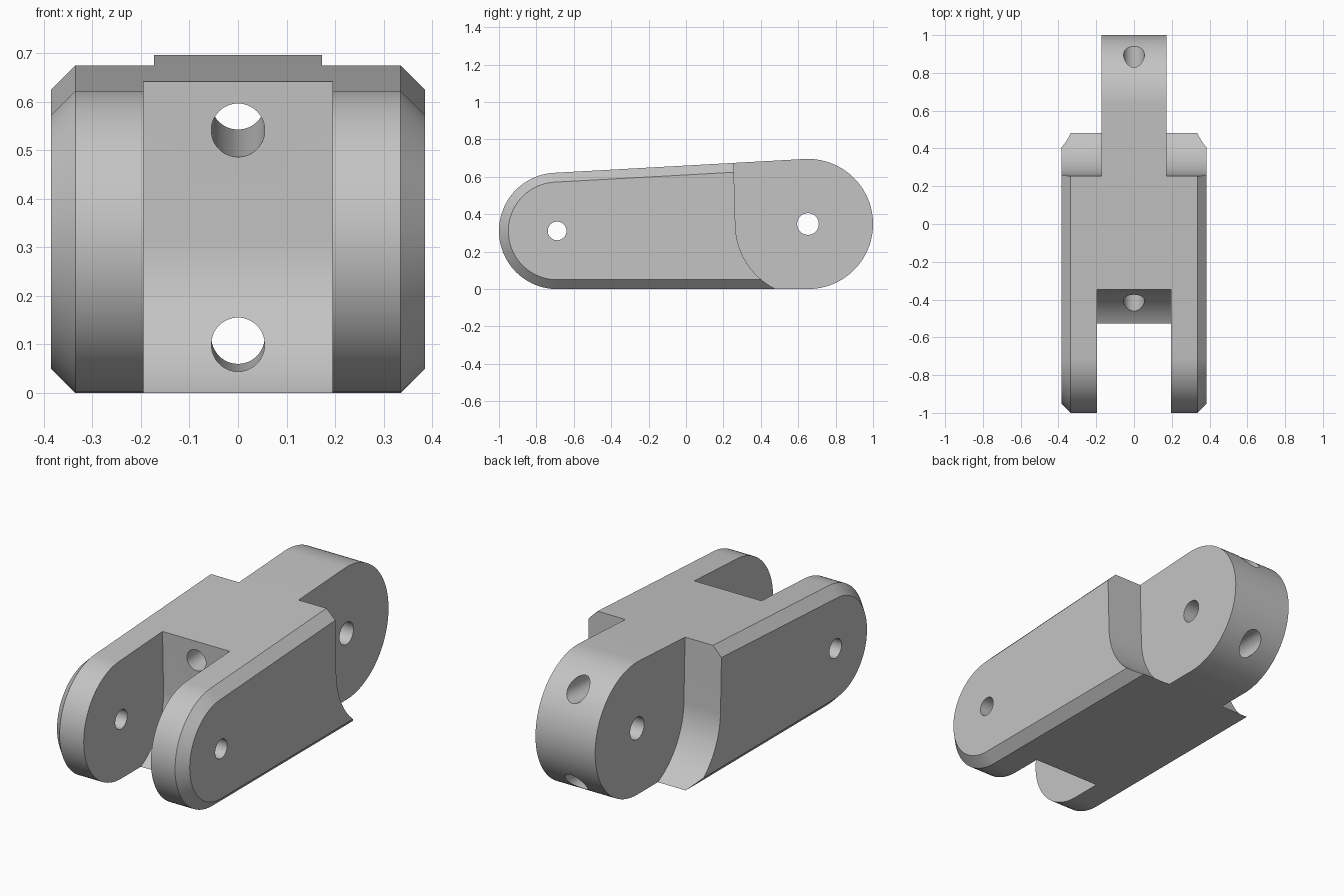
import bpy, bmesh
from math import sin, cos, pi, atan2, radians
from mathutils import Vector

if "Cube" in bpy.data.objects:
    bpy.data.objects.remove(bpy.data.objects["Cube"])

# Main dimensions: two pivots, both rounded ends rest on the ground
R_FRONT, R_BACK = 0.311, 0.348
FRONT = Vector((-1 + R_FRONT, R_FRONT))
BACK = Vector((1 - R_BACK, R_BACK))
TILT = atan2(BACK.y - FRONT.y, BACK.x - FRONT.x)
HALF_WIDTH, CHAMFER = 0.385, 0.05
TONGUE, FORK = 0.173, 0.195
CLEARANCE = 0.04

grey = bpy.data.materials.new("light grey")
grey.use_nodes = True
COLOUR = (0.55, 0.55, 0.55, 1)
grey.diffuse_color = COLOUR
grey.node_tree.nodes["Principled BSDF"].inputs["Base Color"].default_value = COLOUR


def arc(centre, radius, start, end, steps=48):
    """Points of an arc in the side plane (y, z)."""
    angles = [start + (end - start) * i / steps for i in range(steps + 1)]
    return [(centre.x + radius * cos(a), centre.y + radius * sin(a)) for a in angles]


def loft(name, sections):
    """Solid through side profiles, given as (x, points)."""
    bm = bmesh.new()
    rings = [[bm.verts.new((x, y, z)) for y, z in pts] for x, pts in sections]
    n = len(rings[0])
    for a, b in zip(rings, rings[1:]):
        for i in range(n):
            j = (i + 1) % n
            bm.faces.new((a[i], a[j], b[j], b[i]))
    bm.faces.new(rings[0])
    bm.faces.new(rings[-1])
    bmesh.ops.recalc_face_normals(bm, faces=bm.faces)
    mesh = bpy.data.meshes.new(name)
    bm.to_mesh(mesh)
    bm.free()
    mesh.materials.append(grey)
    obj = bpy.data.objects.new(name, mesh)
    bpy.context.collection.objects.link(obj)
    return obj


def bore(name, start, end, radius):
    """Round cutter between two points."""
    start, end = Vector(start), Vector(end)
    bpy.ops.mesh.primitive_cylinder_add(vertices=48, radius=radius,
                                        depth=(end - start).length,
                                        location=(start + end) / 2)
    obj = bpy.context.object
    obj.name = name
    obj.rotation_euler = (end - start).to_track_quat("Z", "Y").to_euler()
    obj.data.materials.append(grey)
    return obj


def link_profile(inset):
    top = pi / 2 + 2 * TILT
    return (arc(FRONT, R_FRONT - inset, top, 1.5 * pi)
            + arc(BACK, R_BACK - inset, -pi / 2, top))


# Link body with chamfered flanks
inner, outer = link_profile(CHAMFER), link_profile(0)
edge = HALF_WIDTH - CHAMFER
link = loft("link_body", [(-HALF_WIDTH, inner), (-edge, outer),
                          (edge, outer), (HALF_WIDTH, inner)])

# Shoulder reliefs beside the tongue
shoulder = arc(BACK, R_BACK + CLEARANCE, pi + TILT, 1.5 * pi)
y, z = shoulder[0]
shoulder += [(1.5, shoulder[-1][1]), (1.5, 1), (y - (1 - z) * sin(TILT), 1)]
cutters = [loft(f"shoulder_cutter_{side}", [(s * TONGUE, shoulder), (s * 0.6, shoulder)])
           for side, s in (("left", 1), ("right", -1))]

# Fork slot, rounded around the front pivot
slot = arc(FRONT, R_FRONT + CLEARANCE, TILT, -pi / 2)
y, z = slot[0]
slot += [(-1.5, slot[-1][1]), (-1.5, 1), (y - (1 - z) * sin(TILT), 1)]
cutters.append(loft("fork_slot_cutter", [(-FORK, slot), (FORK, slot)]))

# Pivot holes and the two lengthwise channels
for name, c, r in (("front_pivot_cutter", FRONT, 0.05), ("back_pivot_cutter", BACK, 0.058)):
    cutters.append(bore(name, (-0.6, c.x, c.y), (0.6, c.x, c.y), r))
for name, y, z, slope in (("upper_channel_cutter", -0.345, 0.541, 0.044),
                          ("lower_channel_cutter", -0.41, 0.1, 0.012)):
    cutters.append(bore(name, (0, -1.2, z + slope * (-1.2 - y)),
                        (0, 1.2, z + slope * (1.2 - y)), 0.055))

# Cut everything out of the body
for cutter in cutters:
    cutter.hide_render = True
    mod = link.modifiers.new(cutter.name, "BOOLEAN")
    mod.operation = "DIFFERENCE"
    mod.solver = "EXACT"
    mod.object = cutter
bpy.ops.object.select_all(action="DESELECT")
link.select_set(True)
bpy.context.view_layer.objects.active = link
for mod in list(link.modifiers):
    bpy.ops.object.modifier_apply(modifier=mod.name)
for cutter in cutters:
    bpy.data.objects.remove(cutter)
bpy.ops.object.shade_smooth_by_angle(angle=radians(25))
